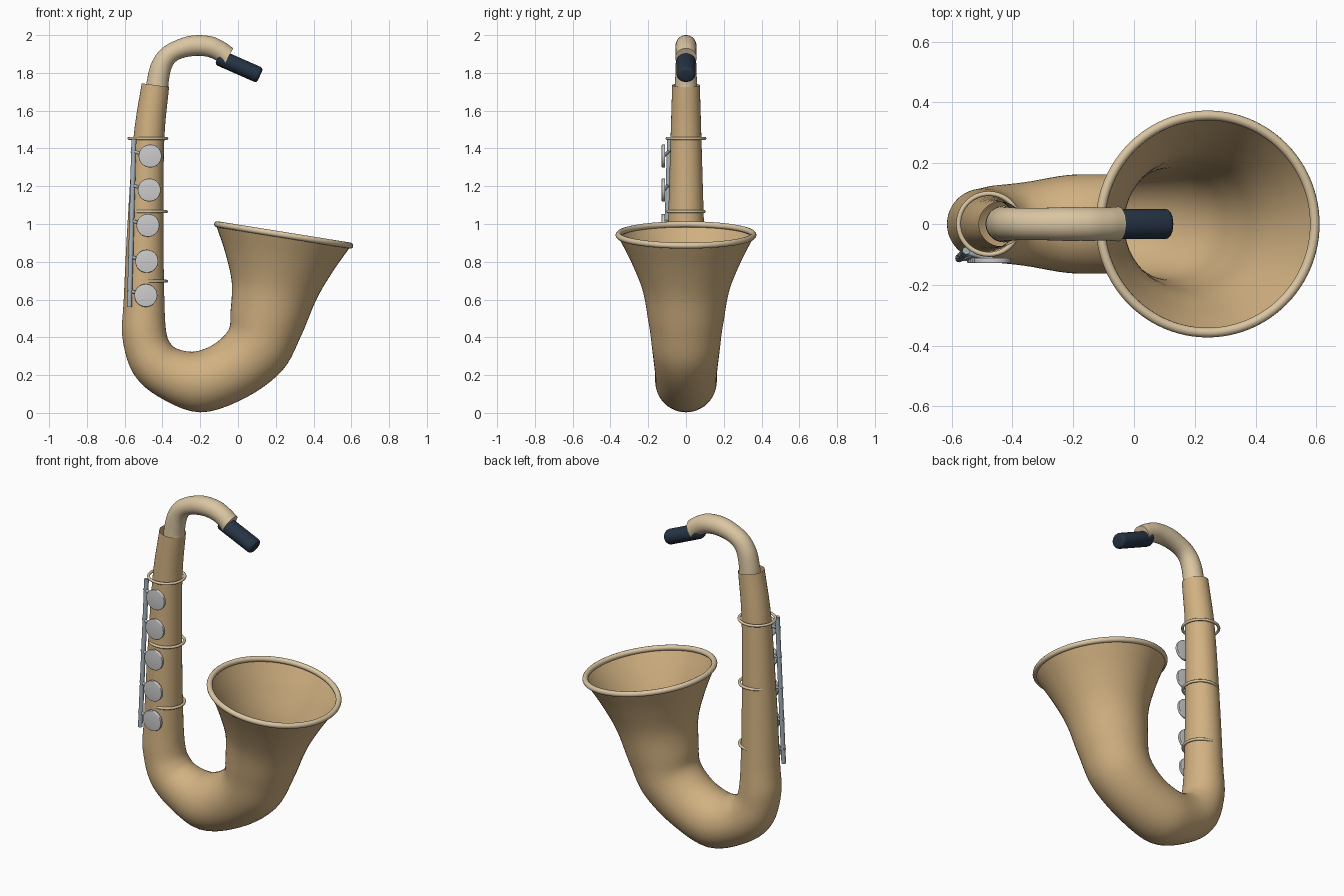
import bpy, bmesh, math
from mathutils import Vector, Matrix

if "Cube" in bpy.data.objects:
    bpy.data.objects.remove(bpy.data.objects["Cube"])


def material(name, rgb):
    m = bpy.data.materials.new(name)
    m.diffuse_color = (*rgb, 1)
    m.use_nodes = True
    m.node_tree.nodes["Principled BSDF"].inputs["Base Color"].default_value = m.diffuse_color
    return m


BRASS = material("brass", (0.64, 0.44, 0.22))
PALE = material("pale_brass", (0.70, 0.56, 0.36))
STEEL = material("steel", (0.38, 0.45, 0.50))
DARK = material("dark_navy", (0.02, 0.035, 0.06))


def finish(bm, name, mat=None, angle=40):
    bmesh.ops.recalc_face_normals(bm, faces=bm.faces)
    me = bpy.data.meshes.new(name)
    bm.to_mesh(me)
    bm.free()
    ob = bpy.data.objects.new(name, me)
    bpy.context.collection.objects.link(ob)
    if mat:
        me.materials.append(mat)
    bpy.ops.object.select_all(action='DESELECT')
    ob.select_set(True)
    bpy.context.view_layer.objects.active = ob
    bpy.ops.object.shade_smooth_by_angle(angle=math.radians(angle))
    return ob


def spline(pts, steps):
    """Catmull-Rom through a list of vectors."""
    p = [pts[0] * 2 - pts[1]] + pts + [pts[-1] * 2 - pts[-2]]
    out = []
    for i in range(1, len(p) - 2):
        a, b, c, d = p[i - 1:i + 3]
        for s in range(steps):
            t = s / steps
            out.append((b * 2 + (c - a) * t + (a * 2 - b * 5 + c * 4 - d) * t * t
                        + (b * 3 - a - c * 3 + d) * t ** 3) / 2)
    return out + [pts[-1]]


def tube(name, pairs, mat, cap_end=False, steps=5, sides=48):
    """Round tube whose silhouette in xz passes through inner/outer point pairs."""
    bm = bmesh.new()
    rings = []
    for v in spline([Vector(p) for p in pairs], steps):
        a, b = Vector((v[0], 0, v[1])), Vector((v[2], 0, v[3]))
        c, u = (a + b) / 2, (b - a) / 2
        w = Vector((0, u.length, 0))
        rings.append([bm.verts.new(c + u * math.cos(k * math.tau / sides)
                                   + w * math.sin(k * math.tau / sides))
                      for k in range(sides)])
    for r, q in zip(rings, rings[1:]):
        for k in range(sides):
            n = (k + 1) % sides
            bm.faces.new((r[k], r[n], q[n], q[k]))
    if cap_end:
        bm.faces.new(rings[-1])
    return finish(bm, name, mat)


def torus(name, center, axis, major, minor, mat, n=64, m=12):
    bm = bmesh.new()
    rot = Vector((0, 0, 1)).rotation_difference(Vector(axis)).to_matrix()
    g = []
    for i in range(n):
        a = i * math.tau / n
        g.append([])
        for j in range(m):
            b = j * math.tau / m
            r = major + minor * math.cos(b)
            g[i].append(bm.verts.new(Vector(center) + rot @ Vector(
                (r * math.cos(a), r * math.sin(a), minor * math.sin(b)))))
    for i in range(n):
        for j in range(m):
            h, k = (i + 1) % n, (j + 1) % m
            bm.faces.new((g[i][j], g[h][j], g[h][k], g[i][k]))
    return finish(bm, name, mat, 60)


def rod(name, p, q, r1, r2, mat, sides=24, bevel=0.0, squash=1.0):
    """Cylinder from p to q with optional rounded ends and flattened section."""
    p, q = Vector(p), Vector(q)
    bm = bmesh.new()
    bmesh.ops.create_cone(bm, cap_ends=True, segments=sides, radius1=r1,
                          radius2=r2, depth=(q - p).length)
    if bevel:
        edges = [e for e in bm.edges if abs(e.verts[0].co.z - e.verts[1].co.z) < 1e-5]
        bmesh.ops.bevel(bm, geom=edges, offset=bevel, segments=4, profile=0.5,
                        affect='EDGES')
    bmesh.ops.scale(bm, vec=(squash, 1, 1), verts=bm.verts)
    z = (q - p).normalized()
    y = Vector((0, 1, 0)) if abs(z.y) < 0.9 else Vector((1, 0, 0))
    x = y.cross(z).normalized()
    y = z.cross(x)
    rot = Matrix((x, y, z)).transposed().to_4x4()
    bmesh.ops.transform(bm, matrix=Matrix.Translation((p + q) / 2) @ rot, verts=bm.verts)
    return finish(bm, name, mat)


# Body and bell: inner x, z then outer x, z
tube("body_and_bell", [
    (-.365, 1.725, -.51, 1.745), (-.39, 1.45, -.553, 1.46), (-.395, 1.0, -.585, 1.0),
    (-.39, .6, -.605, .6), (-.38, .43, -.612, .40), (-.355, .365, -.555, .21),
    (-.31, .335, -.42, .085), (-.225, .325, -.2, .003), (-.125, .365, .04, .08),
    (-.05, .44, .235, .225), (-.04, .53, .335, .41), (-.033, .69, .415, .6),
    (-.068, .85, .5, .745), (-.115, .99, .595, .88)], BRASS)

# Bell rim
torus("bell_rim", (.242, 0, .942), (.158, 0, .987), .357, .016, PALE, 96)

# Neck
tube("neck", [
    (-.368, 1.70, -.488, 1.69), (-.368, 1.745, -.483, 1.755), (-.35, 1.83, -.455, 1.86),
    (-.31, 1.872, -.39, 1.94), (-.23, 1.89, -.265, 1.994), (-.16, 1.885, -.15, 1.995),
    (-.11, 1.862, -.075, 1.965), (-.08, 1.83, -.025, 1.93)], PALE, cap_end=True)

# Mouthpiece
rod("mouthpiece", (-.106, 0, 1.884), (.117, 0, 1.786), .05, .05, DARK, 32, .018, .86)

# Guard rings around the body
for i, (x, z, r) in enumerate([(-.477, 1.453, .1), (-.475, 1.066, .096), (-.475, .697, .096)]):
    torus(f"guard_ring_{i + 1}", (x, 0, z), (0, 0, 1), r, .008, PALE)

# Key rod, arms and round key pads
top, bottom = Vector((-.551, -.087, 1.45)), Vector((-.575, -.113, .56))
rod("key_rod", bottom, top, .013, .013, STEEL, 16)
for i, (x, z) in enumerate([(-.465, 1.36), (-.47, 1.18), (-.477, .993),
                            (-.483, .803), (-.488, .622)]):
    rod(f"key_pad_{i + 1}", (x, -.111, z), (x, -.129, z), .061, .061, None, 32, .004)
    on_rod = bottom.lerp(top, (z + .023 - bottom.z) / (top.z - bottom.z))
    rod(f"key_arm_{i + 1}", on_rod + Vector((-.012, 0, .004)), (x, -.117, z),
        .009, .009, STEEL, 12)
